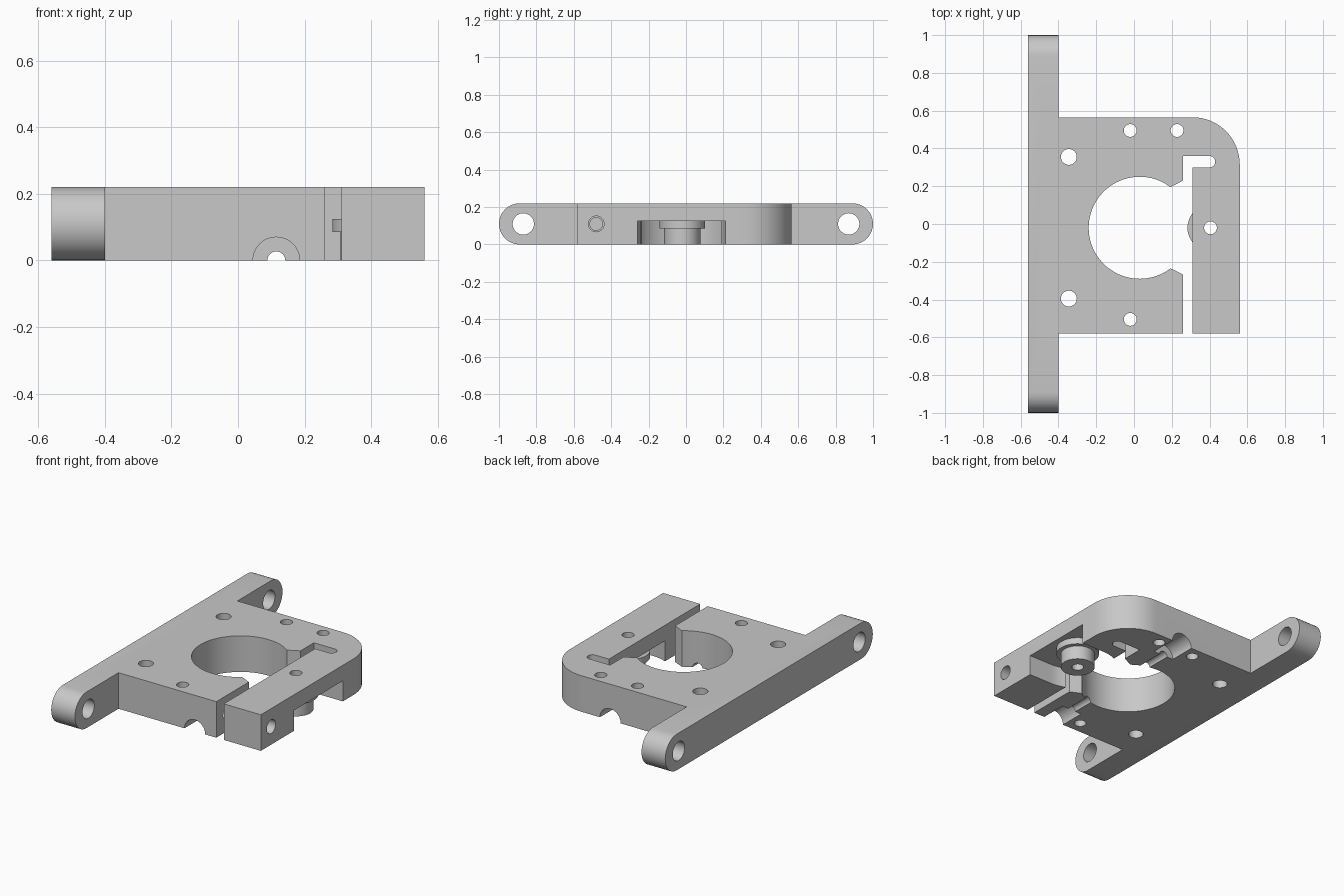
import bpy, bmesh
from math import cos, sin, pi
from mathutils import Matrix

cube = bpy.data.objects.get("Cube")
if cube:
    bpy.data.objects.remove(cube)

H = 0.22          # plate thickness
CY = -0.02        # y of the main bore
grey = bpy.data.materials.new("plain grey")
grey.use_nodes = True
grey.diffuse_color = (0.58, 0.58, 0.58, 1)
grey.node_tree.nodes["Principled BSDF"].inputs["Base Color"].default_value = grey.diffuse_color


def arc(cx, cy, r, a0, a1, n=16):
    return [(cx + r * cos(a0 + (a1 - a0) * i / n), cy + r * sin(a0 + (a1 - a0) * i / n))
            for i in range(n + 1)]


def prism(name, points, lo, hi, axis="z"):
    """Extrude a 2D profile along an axis (profile is xy, yz or xz)."""
    place = {"z": lambda u, v, w: (u, v, w),
             "x": lambda u, v, w: (w, u, v),
             "y": lambda u, v, w: (u, w, v)}[axis]
    bm = bmesh.new()
    face = bm.faces.new([bm.verts.new(place(u, v, lo)) for u, v in points])
    ext = bmesh.ops.extrude_face_region(bm, geom=[face])
    verts = [g for g in ext["geom"] if isinstance(g, bmesh.types.BMVert)]
    bmesh.ops.translate(bm, verts=verts, vec=place(0, 0, hi - lo))
    bmesh.ops.recalc_face_normals(bm, faces=bm.faces)
    return to_object(name, bm)


def to_object(name, bm):
    mesh = bpy.data.meshes.new(name)
    bm.to_mesh(mesh)
    bm.free()
    mesh.materials.append(grey)
    ob = bpy.data.objects.new(name, mesh)
    bpy.context.collection.objects.link(ob)
    return ob


def rod(u, v, r, lo, hi, axis="z", n=48):
    return prism("cutter", arc(u, v, r, 0, 2 * pi, n)[:-1], lo, hi, axis)


def box(x0, x1, y0, y1, z0, z1):
    return prism("cutter", [(x0, y0), (x1, y0), (x1, y1), (x0, y1)], z0, z1)


def combine(target, other, operation="DIFFERENCE"):
    mod = target.modifiers.new("combine", "BOOLEAN")
    mod.operation, mod.solver, mod.object = operation, "EXACT", other
    bpy.context.view_layer.objects.active = target
    bpy.ops.object.modifier_apply(modifier=mod.name)
    bpy.data.objects.remove(other)


def smooth(ob):
    bpy.ops.object.select_all(action="DESELECT")
    ob.select_set(True)
    bpy.context.view_layer.objects.active = ob
    bpy.ops.object.shade_smooth_by_angle(angle=pi / 6)


# Plate with one large rounded corner
outline = [(-0.48, -0.58), (0.56, -0.58)] + arc(0.31, 0.315, 0.25, 0, pi / 2) + [(-0.48, 0.565)]
plate = prism("mounting_plate", outline, 0, H)

# Mounting bar with round ends, fused to the plate
R = H / 2
bar = prism("bar", arc(1 - R, R, R, -pi / 2, pi / 2) + arc(R - 1, R, R, pi / 2, 3 * pi / 2),
            -0.56, -0.4, "x")
combine(plate, bar, "UNION")
for y in (-0.87, 0.87):
    combine(plate, rod(y, R, 0.057, -0.7, -0.3, "x"))

# Main bore and its flared opening
combine(plate, rod(0.03, CY, 0.27, -0.1, 0.4, n=80))
combine(plate, prism("cutter", [(0.1, -0.2), (0.195, -0.236), (0.26, -0.267), (0.28, -0.267),
                                (0.28, 0.23), (0.26, 0.23), (0.195, 0.197), (0.1, 0.16)], -0.1, 0.4))

# Hinge slot that frees the spring arm
slot = [(0.26, -0.7), (0.31, -0.7), (0.31, 0.3)] + arc(0.4, 0.33, 0.03, -pi / 2, pi / 2) + [(0.26, 0.36)]
combine(plate, prism("cutter", slot, -0.1, 0.4))

# Screw holes
for x, y, r in ((-0.345, 0.355, 0.042), (-0.345, -0.395, 0.042), (-0.02, 0.495, 0.034),
                (-0.02, -0.505, 0.034), (0.228, 0.495, 0.034), (0.405, CY, 0.034)):
    combine(plate, rod(x, y, r, -0.1, 0.4, n=32))

# Roller pocket under the arm: round inside, open to the side
pocket = [(0.7, CY - 0.24)] + [(0.7, CY + 0.23)] + arc(0.405, CY - 0.005, 0.235, pi / 2, 3 * pi / 2, 32)
combine(plate, prism("cutter", pocket, -0.1, 0.125))

# Tension screw hole, wider in the arm than in the body
combine(plate, rod(-0.48, R, 0.042, 0.28, 0.7, "x", 32))
combine(plate, rod(-0.48, R, 0.034, 0.08, 0.29, "x", 32))

# Feed channel along the underside, with wide fitting seats at both ends
combine(plate, rod(0.115, 0, 0.027, -0.7, 0.7, "y", 32))
for lo, hi in ((-0.7, -0.42), (0.4, 0.7)):
    combine(plate, rod(0.115, 0, 0.07, lo, hi, "y"))
smooth(plate)

# Stepped roller boss hanging in the pocket
bm = bmesh.new()
profile = [(0.034, 0), (0.097, 0), (0.097, 0.085), (0.122, 0.085), (0.122, 0.125), (0.034, 0.125)]
ring = [bm.verts.new((r, 0, z)) for r, z in profile]
edges = [bm.edges.new((ring[i - 1], ring[i])) for i in range(len(ring))]
bmesh.ops.spin(bm, geom=ring + edges, cent=(0, 0, 0), axis=(0, 0, 1), angle=2 * pi,
               steps=48, use_merge=True)
bmesh.ops.remove_doubles(bm, verts=bm.verts, dist=0.0005)
bmesh.ops.recalc_face_normals(bm, faces=bm.faces)
bmesh.ops.transform(bm, matrix=Matrix.Translation((0.405, CY, 0)), verts=bm.verts)
smooth(to_object("roller_boss", bm))
